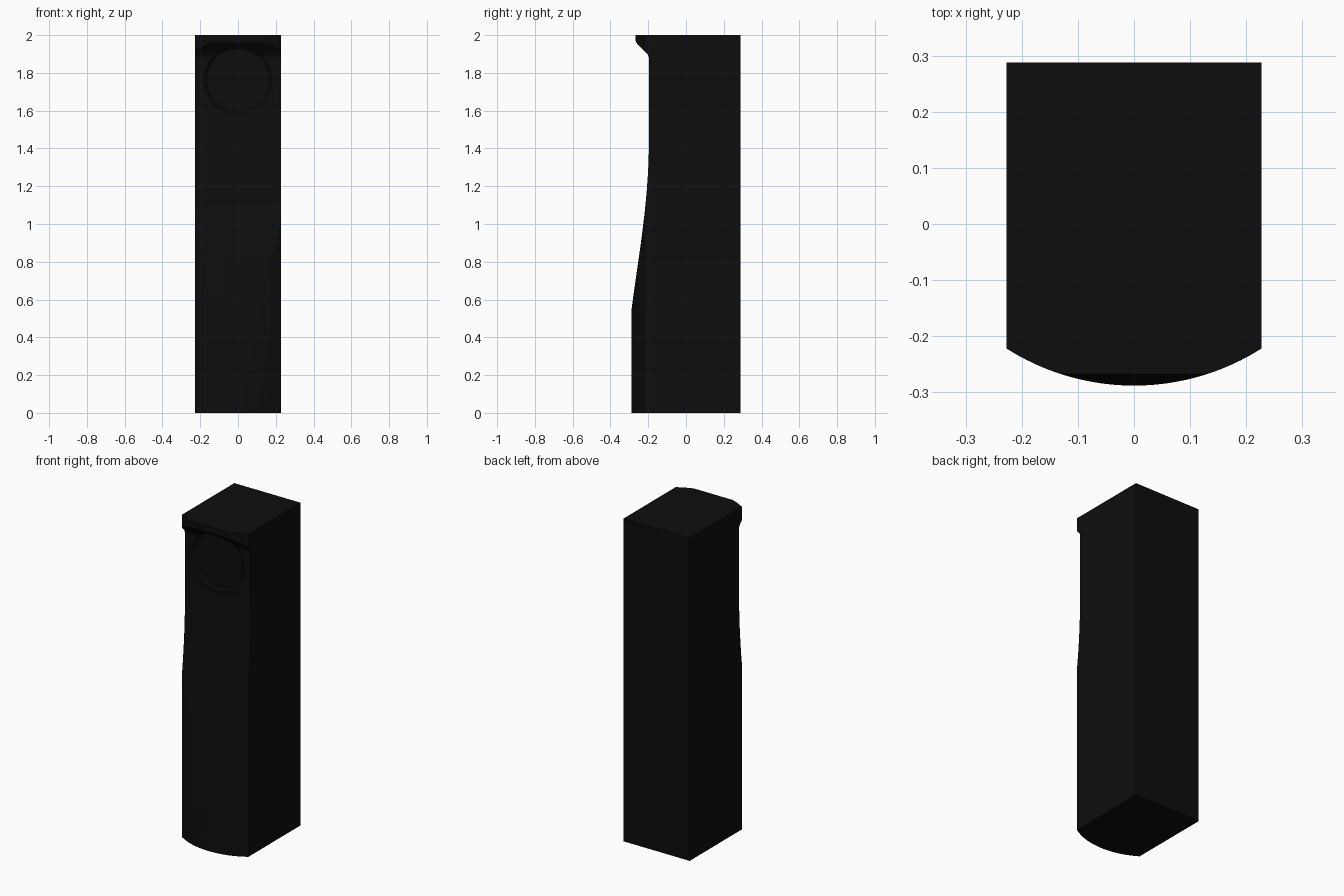
import bpy, bmesh, math
from mathutils import Vector

cube = bpy.data.objects.get("Cube")
if cube:
    bpy.data.objects.remove(cube, do_unlink=True)

HALF_W, FRONT, BACK, CORNER = 0.227, -0.288, 0.288, -0.222
WAIST = -0.196

# Single near-black finish
black = bpy.data.materials.new("matte black")
black.use_nodes = True
colour = (0.004, 0.004, 0.004, 1)
black.diffuse_color = colour
black.node_tree.nodes["Principled BSDF"].inputs["Base Color"].default_value = colour


def make_object(name, bm):
    bmesh.ops.recalc_face_normals(bm, faces=bm.faces)
    mesh = bpy.data.meshes.new(name)
    bm.to_mesh(mesh)
    bm.free()
    mesh.materials.append(black)
    obj = bpy.data.objects.new(name, mesh)
    bpy.context.collection.objects.link(obj)
    return obj


def prism(name, outline, offset):
    """Extrude a closed outline of 3D points along offset."""
    bm = bmesh.new()
    face = bm.faces.new([bm.verts.new(p) for p in outline])
    new = bmesh.ops.extrude_face_region(bm, geom=[face], use_keep_orig=True)["geom"]
    bmesh.ops.translate(bm, vec=offset, verts=[v for v in new if isinstance(v, bmesh.types.BMVert)])
    return make_object(name, bm)


def apply_boolean(target, tool, operation):
    bpy.context.view_layer.objects.active = target
    mod = target.modifiers.new("cut", 'BOOLEAN')
    mod.operation, mod.object, mod.solver = operation, tool, 'EXACT'
    bpy.ops.object.modifier_apply(modifier=mod.name)
    bpy.data.objects.remove(tool, do_unlink=True)


# Side profile: straight base, swept waist, overhanging lip
side = [(BACK, 0), (FRONT, 0), (FRONT, 0.55)]
knots = [(FRONT, 0.55, 0.13), (-0.226, 1.0, 0.12), (WAIST, 1.45, 0)]
for (y0, z0, s0), (y1, z1, s1) in zip(knots, knots[1:]):
    h = z1 - z0
    for i in range(1, 11):
        t = i / 10
        y = ((2*t**3 - 3*t**2 + 1) * y0 + (t**3 - 2*t**2 + t) * h * s0
             + (3*t**2 - 2*t**3) * y1 + (t**3 - t**2) * h * s1)
        side.append((y, z0 + h * t))
side += [(WAIST, 1.875), (-0.198, 1.888), (-0.203, 1.897),
         (-0.259, 1.955), (-0.265, 1.964), (-0.267, 1.975), (-0.267, 2.0), (BACK, 2.0)]
body = prism("body", [(-0.4, y, z) for y, z in side], Vector((0.8, 0, 0)))

# Plan outline: box with a bowed front
sag = CORNER - FRONT
radius = (HALF_W**2 + sag**2) / (2 * sag)
sweep = math.asin(HALF_W / radius)
plan = [(HALF_W, 0.5), (-HALF_W, 0.5)]
for i in range(49):
    a = -sweep + 2 * sweep * i / 48
    plan.append((radius * math.sin(a), FRONT + radius - radius * math.cos(a)))
bow = prism("plan_cutter", [(x, y, -0.2) for x, y in plan], Vector((0, 0, 2.4)))
apply_boolean(body, bow, 'INTERSECT')

# Shallow round recess with a sloped rim, cutting into the lip
bm = bmesh.new()
rings = []
for r, y in [(0.166, -0.186), (0.179, WAIST), (0.179, -0.4)]:
    rings.append([bm.verts.new((r * math.cos(2 * math.pi * i / 64), y,
                                1.762 + r * math.sin(2 * math.pi * i / 64))) for i in range(64)])
for a, b in zip(rings, rings[1:]):
    for i in range(64):
        j = (i + 1) % 64
        bm.faces.new((a[i], a[j], b[j], b[i]))
bm.faces.new(rings[0])
bm.faces.new(rings[-1])
apply_boolean(body, make_object("recess_cutter", bm), 'DIFFERENCE')

# Smooth curves, crisp edges
bpy.ops.object.select_all(action='DESELECT')
body.select_set(True)
bpy.context.view_layer.objects.active = body
bpy.ops.object.shade_smooth_by_angle(angle=math.radians(25))
